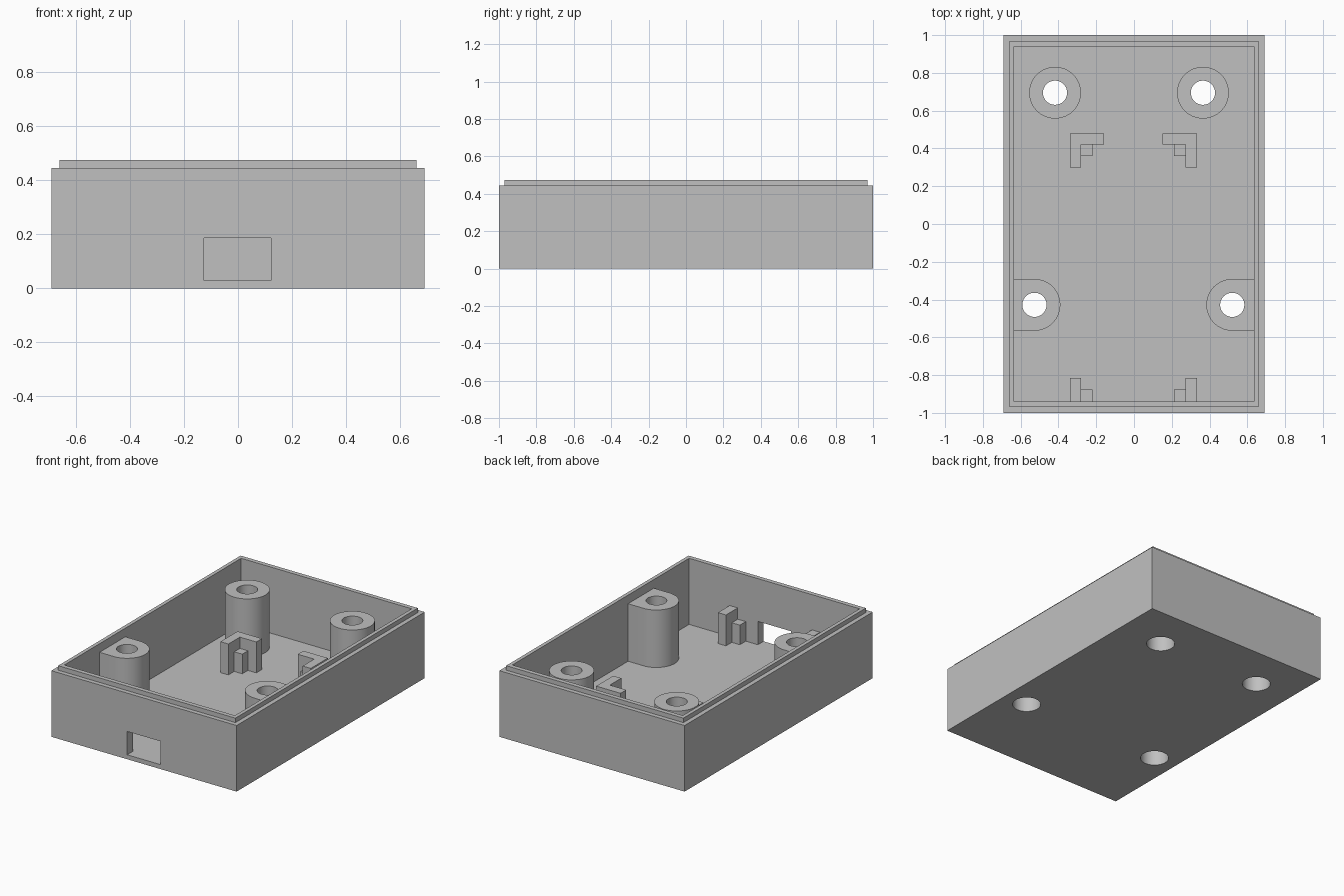
import bpy, bmesh, math

cube = bpy.data.objects.get("Cube")
if cube:
    bpy.data.objects.remove(cube, do_unlink=True)

grey = bpy.data.materials.new("light_grey_plastic")
grey.use_nodes = True
COLOUR = (0.53, 0.53, 0.53, 1)
grey.diffuse_color = COLOUR
grey.node_tree.nodes["Principled BSDF"].inputs["Base Color"].default_value = COLOUR

FLOOR, RIM, TOP = 0.03, 0.445, 0.475
INNER_X, INNER_Y = 0.635, 0.94
SUNK = FLOOR - 0.005          # parts sit slightly into the floor
POST_R, POST_TOP = 0.137, 0.417
BORE_R, RECESS_R, RECESS_TOP = 0.064, 0.088, 0.3


def prism(name, outline, z0, z1):
    """Extrude a flat outline from z0 up to z1."""
    bm = bmesh.new()
    face = bm.faces.new([bm.verts.new((x, y, z0)) for x, y in outline])
    new = bmesh.ops.extrude_face_region(bm, geom=[face])["geom"]
    verts = [g for g in new if isinstance(g, bmesh.types.BMVert)]
    bmesh.ops.translate(bm, verts=verts, vec=(0, 0, z1 - z0))
    bmesh.ops.recalc_face_normals(bm, faces=bm.faces)
    mesh = bpy.data.meshes.new(name)
    bm.to_mesh(mesh)
    bm.free()
    mesh.materials.append(grey)
    obj = bpy.data.objects.new(name, mesh)
    bpy.context.collection.objects.link(obj)
    return obj


def rect(x0, x1, y0, y1):
    return [(x0, y0), (x1, y0), (x1, y1), (x0, y1)]


def arc(cx, cy, r, start=0, sweep=360, steps=64):
    count = steps if sweep == 360 else steps + 1
    angles = [math.radians(start + sweep * i / steps) for i in range(count)]
    return [(cx + r * math.cos(a), cy + r * math.sin(a)) for a in angles]


def activate(obj):
    bpy.ops.object.select_all(action='DESELECT')
    obj.select_set(True)
    bpy.context.view_layer.objects.active = obj


def combine(target, tool, operation):
    """Apply a boolean and discard the tool."""
    mod = target.modifiers.new("boolean", 'BOOLEAN')
    mod.operation, mod.object, mod.solver = operation, tool, 'EXACT'
    activate(target)
    bpy.ops.object.modifier_apply(modifier=mod.name)
    bpy.data.objects.remove(tool, do_unlink=True)


# Tray: outer walls, stepped lip, cavity and front port
tray = prism("tray", rect(-0.69, 0.69, -1, 1), 0, RIM)
lip = prism("lip", rect(-0.66, 0.66, -0.97, 0.97), RIM - 0.1, TOP)
combine(tray, lip, 'UNION')
cavity = prism("cavity", rect(-INNER_X, INNER_X, -INNER_Y, INNER_Y), FLOOR, 1)
combine(tray, cavity, 'DIFFERENCE')
port = prism("port", rect(-0.125, 0.123, -1.1, -0.9), FLOOR, 0.187)
combine(tray, port, 'DIFFERENCE')

# Screw posts: round at the back, joined to the side walls at the front
posts = []
for name, x, y in (("back_right_post", -0.418, 0.695), ("back_left_post", 0.365, 0.695)):
    posts.append((prism(name, arc(x, y, POST_R), SUNK, POST_TOP), x, y))
for name, x, side in (("front_right_post", -0.527, -1), ("front_left_post", 0.52, 1)):
    y, wall = -0.428, side * (INNER_X + 0.005)
    outline = arc(x, y, POST_R, 90 * side, 180, 32)
    outline += [(wall, outline[-1][1]), (wall, outline[0][1])]
    posts.append((prism(name, outline, SUNK, POST_TOP), x, y))

# Screw bores with wider recesses from below
for post, x, y in posts:
    for target in (post, tray):
        for radius, top in ((BORE_R, 1), (RECESS_R, RECESS_TOP)):
            cutter = prism("bore", arc(x, y, radius), -0.1, top)
            combine(target, cutter, 'DIFFERENCE')
    activate(post)
    bpy.ops.object.shade_smooth_by_angle(angle=math.radians(30))
activate(tray)
bpy.ops.object.shade_smooth_by_angle(angle=math.radians(30))

# Board brackets: tall corner guides with low support blocks
WALL, HIGH, LOW = 0.06, 0.238, 0.162
for label, outer, side in (("right", -0.34, -1), ("left", 0.333, 1)):
    mid = outer - side * WALL
    step = mid - side * WALL
    tip = outer - side * 0.182
    back, front = 0.48, 0.298
    corner = [(outer, back), (tip, back), (tip, back - WALL),
              (mid, back - WALL), (mid, front), (outer, front)]
    prism("back_" + label + "_bracket", corner, SUNK, HIGH)
    prism("back_" + label + "_support",
          rect(mid, step, back - 2 * WALL, back - WALL), SUNK, LOW)
    edge = -INNER_Y - 0.005
    prism("front_" + label + "_bracket", rect(outer, mid, edge, -0.815), SUNK, HIGH)
    prism("front_" + label + "_support", rect(mid, step, edge, -0.877), SUNK, LOW)
